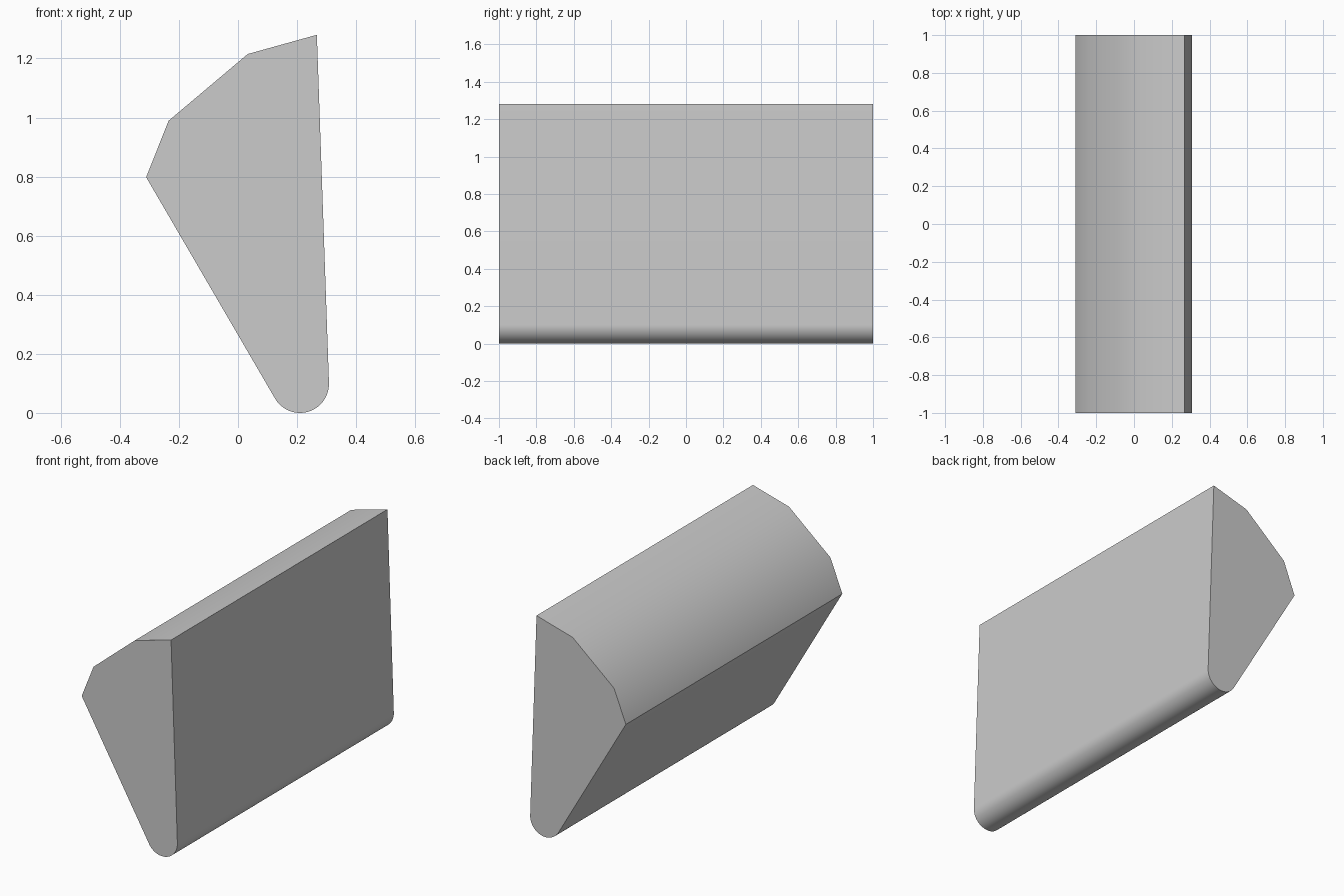
import bpy
import bmesh
from math import cos, sin, radians

cube = bpy.data.objects.get("Cube")
if cube:
    bpy.data.objects.remove(cube, do_unlink=True)

# Plain grey material
GREY = (0.6, 0.6, 0.6, 1)
mat = bpy.data.materials.new("plain grey")
mat.use_nodes = True
mat.diffuse_color = GREY
mat.node_tree.nodes["Principled BSDF"].inputs["Base Color"].default_value = GREY

# Profile in x, z: faceted top, then the round foot tangent to both long sides
profile = [(0.267, 1.28), (0.033, 1.215), (-0.235, 0.989), (-0.311, 0.798)]
FOOT_X, FOOT_Z, RADIUS, STEPS = 0.21, 0.098, 0.098, 24
START, END = radians(210.3), radians(362)
for i in range(STEPS + 1):
    a = START + (END - START) * i / STEPS
    profile.append((FOOT_X + RADIUS * cos(a), FOOT_Z + RADIUS * sin(a)))

# Wedge body: profile extruded along y
bm = bmesh.new()
end_cap = bm.faces.new([bm.verts.new((x, -1, z)) for x, z in profile])
extruded = bmesh.ops.extrude_face_region(bm, geom=[end_cap], use_keep_orig=True)
moved = [g for g in extruded["geom"] if isinstance(g, bmesh.types.BMVert)]
bmesh.ops.translate(bm, verts=moved, vec=(0, 2, 0))
bmesh.ops.recalc_face_normals(bm, faces=bm.faces)
mesh = bpy.data.meshes.new("wedge_body")
bm.to_mesh(mesh)
bm.free()
mesh.materials.append(mat)

body = bpy.data.objects.new("wedge_body", mesh)
bpy.context.collection.objects.link(body)
bpy.context.view_layer.objects.active = body
body.select_set(True)
bpy.ops.object.shade_smooth_by_angle(angle=radians(35))
